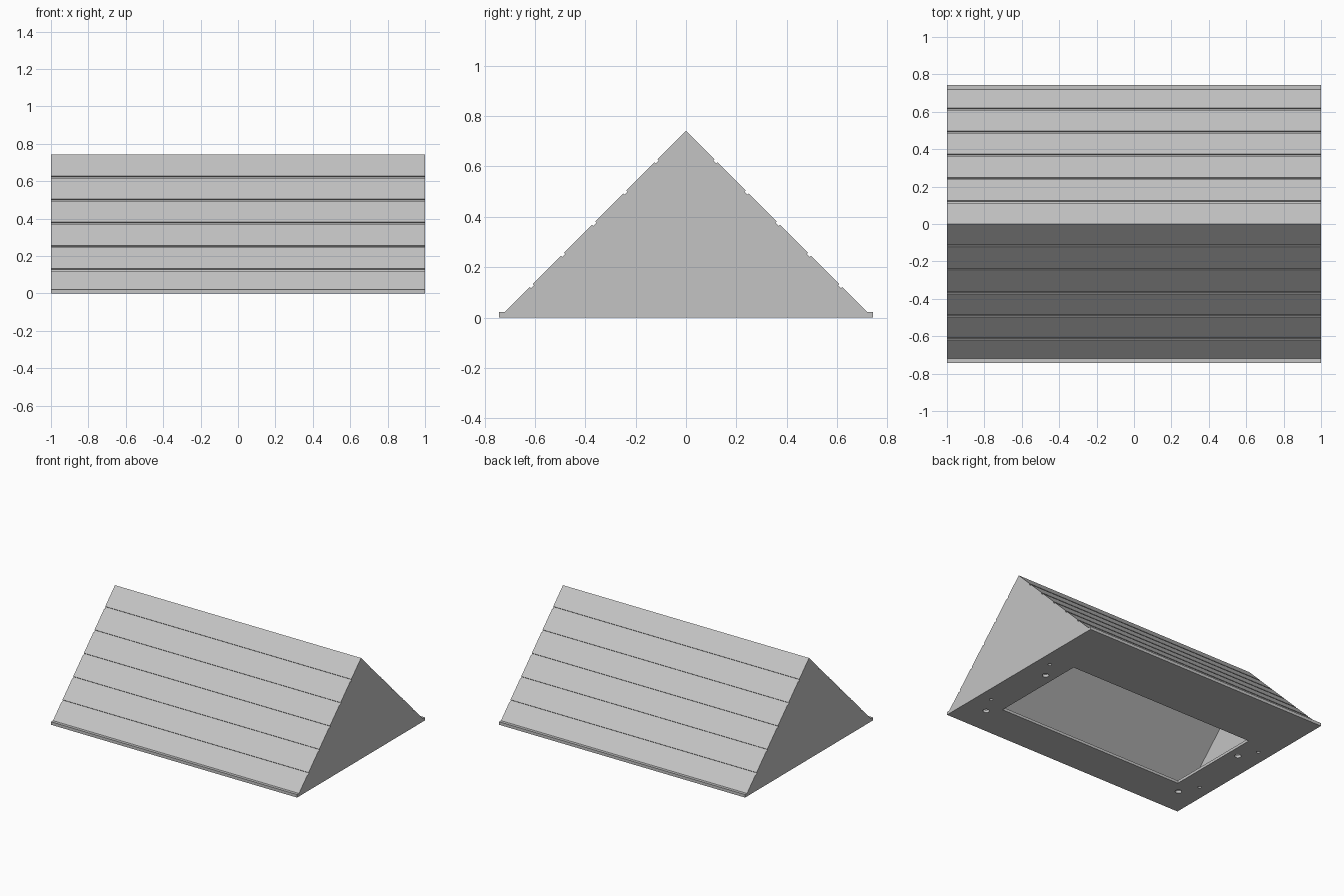
import bpy
import bmesh
from mathutils import Matrix

HALF_LEN, PEAK, RIM, WALL = 1.0, 0.742, 0.022, 0.02

if "Cube" in bpy.data.objects:
    bpy.data.objects.remove(bpy.data.objects["Cube"])

grey = bpy.data.materials.new("light_grey")
grey.use_nodes = True
colour = (0.55, 0.55, 0.55, 1)
grey.diffuse_color = colour
grey.node_tree.nodes["Principled BSDF"].inputs["Base Color"].default_value = colour


def make_object(name, bm):
    bmesh.ops.recalc_face_normals(bm, faces=bm.faces)
    mesh = bpy.data.meshes.new(name)
    bm.to_mesh(mesh)
    bm.free()
    mesh.materials.append(grey)
    obj = bpy.data.objects.new(name, mesh)
    bpy.context.collection.objects.link(obj)
    return obj


def prism(name, half_profile, half_len):
    """Mirror a (y, z) half profile and extrude it along x."""
    points = half_profile + [(-y, z) for y, z in reversed(half_profile) if y > 0]
    bm = bmesh.new()
    face = bm.faces.new([bm.verts.new((-half_len, y, z)) for y, z in points])
    made = bmesh.ops.extrude_face_region(bm, geom=[face])["geom"]
    verts = [v for v in made if isinstance(v, bmesh.types.BMVert)]
    bmesh.ops.translate(bm, verts=verts, vec=(2 * half_len, 0, 0))
    return make_object(name, bm)


# Roof outline: rim, grooved slope, ridge
profile = [(PEAK, 0), (PEAK, RIM), (PEAK - RIM, RIM)]
groove, depth = 0.006, 0.005
for i in range(1, 6):
    z = i * 0.124 + 0.003
    y = PEAK - z
    profile += [(y + groove, z - groove), (y + groove - depth, z - groove - depth),
                (y - groove - depth, z + groove - depth), (y - groove, z + groove)]
profile.append((0, PEAK))
shell = prism("roof_shell", profile, HALF_LEN)

# Hollow inside
inner = PEAK - 0.04
cavity = prism("cavity_cutter", [(inner - WALL, WALL), (0, inner)], HALF_LEN - WALL)

# Opening in the floor
bm = bmesh.new()
bmesh.ops.create_cube(bm, size=1, matrix=Matrix.Translation((0, -0.086, 0))
                      @ Matrix.Diagonal((1.52, 0.734, 0.1, 1)))
opening = make_object("floor_opening_cutter", bm)

# Screw holes at both ends of the floor
bm = bmesh.new()
for side in (-1, 1):
    for x, ys, radius in ((0.835, (-0.535, 0.08), 0.022), (0.905, (-0.4, 0.207), 0.012)):
        for y in ys:
            bmesh.ops.create_cone(bm, cap_ends=True, segments=24, radius1=radius,
                                  radius2=radius, depth=0.1,
                                  matrix=Matrix.Translation((side * x, y, 0)))
holes = make_object("screw_hole_cutter", bm)

for cutter in (cavity, opening, holes):
    mod = shell.modifiers.new(cutter.name, "BOOLEAN")
    mod.operation = "DIFFERENCE"
    mod.solver = "EXACT"
    mod.object = cutter
    cutter.hide_render = True
    cutter.display_type = "WIRE"
